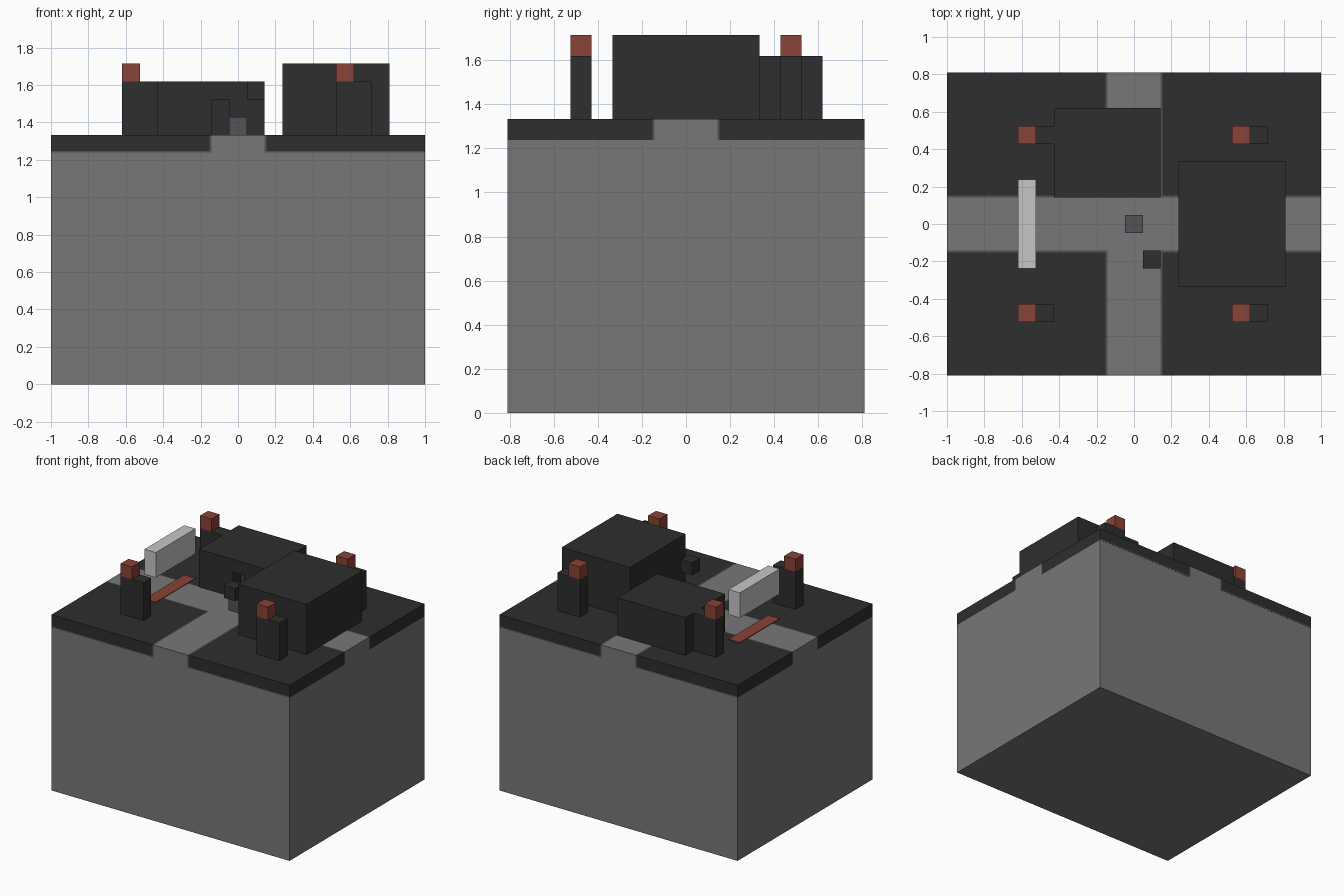
import bpy
import bmesh

U = 2 / 21  # one grid block

cube = bpy.data.objects.get("Cube")
if cube:
    bpy.data.objects.remove(cube, do_unlink=True)


def material(name, *rgb):
    linear = [((c / 255 + 0.055) / 1.055) ** 2.4 for c in rgb] + [1]
    mat = bpy.data.materials.new(name)
    mat.use_nodes = True
    mat.diffuse_color = linear
    mat.node_tree.nodes["Principled BSDF"].inputs["Base Color"].default_value = linear
    return mat


stone = material("stone grey", 119, 119, 119)
kerb_grey = material("kerb grey", 82, 82, 82)
dark = material("charcoal", 46, 46, 46)
red = material("brick red", 138, 67, 54)
white = material("pale grey", 198, 198, 198)
slate = material("slate", 82, 82, 89)


def blocks(name, mat, *boxes):
    """One object made of boxes given as (x0, x1), (y0, y1), (z0, z1) in blocks."""
    bm = bmesh.new()
    for spans in boxes:
        geo = bmesh.ops.create_cube(bm, size=1)
        for v in geo["verts"]:
            v.co = [U * (a + (b - a) * (c + 0.5)) for c, (a, b) in zip(v.co, spans)]
    mesh = bpy.data.meshes.new(name)
    bm.to_mesh(mesh)
    bm.free()
    mesh.materials.append(mat)
    obj = bpy.data.objects.new(name, mesh)
    bpy.context.collection.objects.link(obj)


def side(s, a, b):
    return (a, b) if s > 0 else (-b, -a)


# Ground block and crossing roads
X, Y, Z = 10.5, 8.5, 14
R, K = 1.5, 1.6  # road half width, kerb edge
blocks("ground_block", stone, ((-X, X), (-Y, Y), (0, Z - 1)))
blocks("crossroads", stone,
       ((-X, X), (-R, R), (Z - 1, Z)),
       *[((-R, R), side(s, R, Y), (Z - 1, Z)) for s in (-1, 1)])

# Four corner slabs with kerbs, seams, posts and lamps
for sx, h in ((-1, "right"), (1, "left")):
    px = 5.5 if sx > 0 else -6.5
    for sy, d in ((-1, "front"), (1, "back")):
        tag = f"{d}_{h}"
        blocks("slab_" + tag, dark, (side(sx, K, X), side(sy, K, Y), (Z - 1, Z)))
        blocks("kerb_" + tag, kerb_grey,
               (side(sx, R, K), side(sy, R, Y), (Z - 1, Z)),
               (side(sx, K, X), side(sy, R, K), (Z - 1, Z)))
        blocks("seam_" + tag, kerb_grey,
               (side(sx, K, X), side(sy, Y, Y + 0.01), (Z - 1, Z - 0.9)))
        row = side(sy, 4.5, 5.5)
        blocks("post_" + tag, dark, ((px, px + 2), row, (Z, Z + 3)))
        blocks("lamp_" + tag, red, ((px, px + 1), row, (Z + 3, Z + 4)))

# Hollow hut with a doorway facing the crossing
wall = (Z, Z + 2)
blocks("hut", dark,
       ((-4.5, 1.5), (1.5, 6.5), (Z + 2, Z + 3)),
       ((-4.5, -1.5), (1.5, 2.5), wall),
       ((-0.5, 1.5), (1.5, 2.5), wall),
       ((-4.5, 1.5), (5.5, 6.5), wall),
       ((-4.5, -3.5), (2.5, 5.5), wall),
       ((0.5, 1.5), (2.5, 5.5), wall))

# Tall building across the road
blocks("large_building", dark, ((2.5, 8.5), (-3.5, 3.5), (Z, Z + 4)))

# Gate: raised beam above a painted line
gate = (-6.5, -5.5)
blocks("gate_beam", white, (gate, (-2.5, 2.5), (Z + 2, Z + 4)))
blocks("gate_line", red, (gate, (-2.5, 2.5), (Z, Z + 0.05)))

# Small blocks at the crossing
blocks("centre_block", slate, ((-0.5, 0.5), (-0.5, 0.5), (Z, Z + 1)))
blocks("hanging_block", dark, ((0.5, 1.5), (-2.5, -1.5), (Z + 2, Z + 3)))
